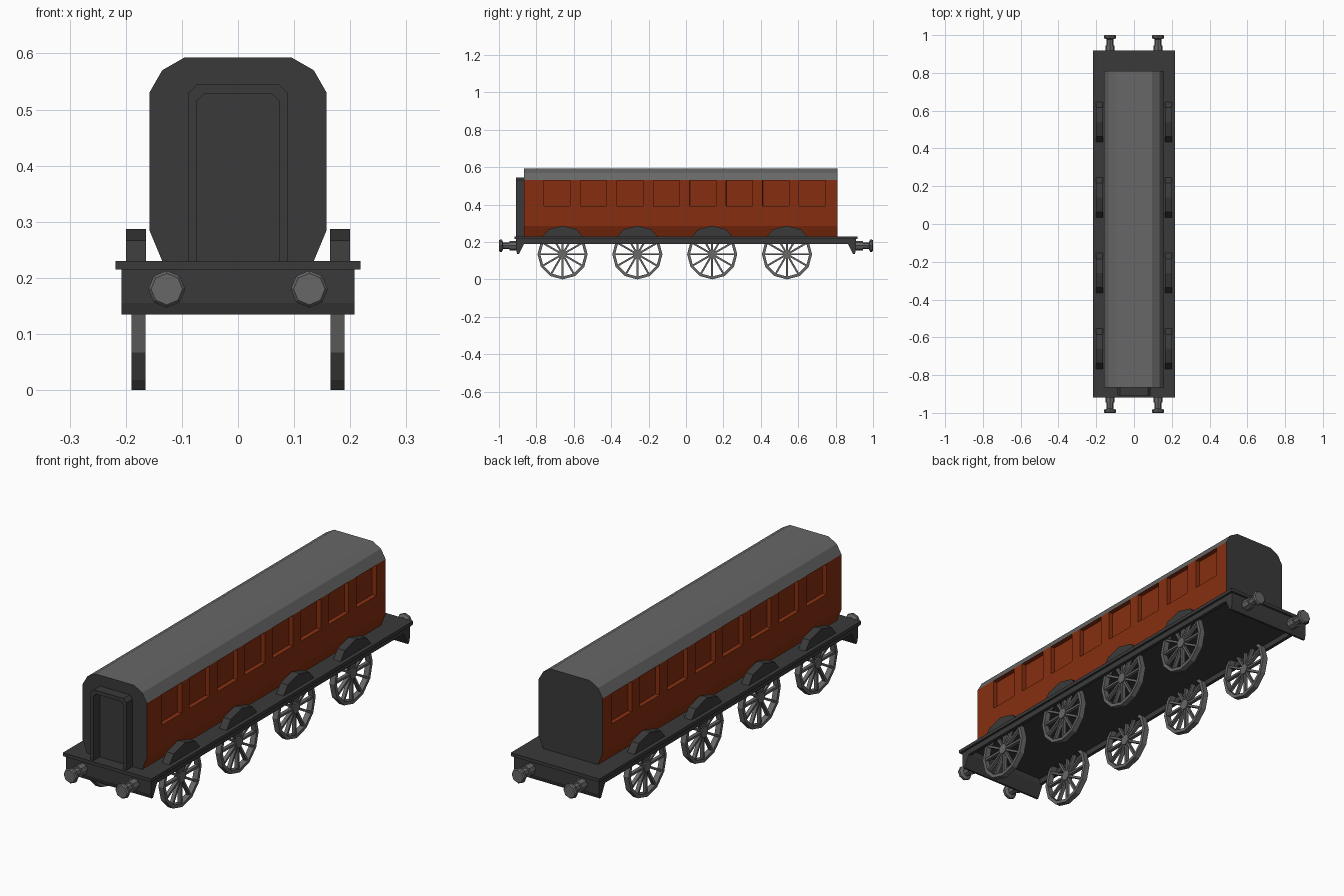
import bpy, bmesh, math

if "Cube" in bpy.data.objects:
    bpy.data.objects.remove(bpy.data.objects["Cube"])

def material(name, rgb):
    m = bpy.data.materials.new(name)
    m.diffuse_color = (*rgb, 1)
    m.use_nodes = True
    m.node_tree.nodes["Principled BSDF"].inputs["Base Color"].default_value = m.diffuse_color
    return m

DARK = material("dark grey", (0.042, 0.042, 0.042))
GREY = material("mid grey", (0.135, 0.135, 0.135))
RED = material("rust red", (0.24, 0.028, 0.005))

def finish(bm, name, *mats):
    bmesh.ops.recalc_face_normals(bm, faces=bm.faces)
    me = bpy.data.meshes.new(name)
    bm.to_mesh(me)
    bm.free()
    for m in mats:
        me.materials.append(m)
    ob = bpy.data.objects.new(name, me)
    bpy.context.collection.objects.link(ob)
    return ob

def loft(bm, pts, axis, stations):
    """Closed profile swept through stations along x (pts = y,z) or y (pts = x,z)."""
    rings = []
    for s in stations:
        rings.append([bm.verts.new((s, a, z) if axis == 'x' else (a, s, z)) for a, z in pts])
    n = len(pts)
    for r, q in zip(rings, rings[1:]):
        for i in range(n):
            bm.faces.new((r[i], r[(i + 1) % n], q[(i + 1) % n], q[i]))
    bm.faces.new(rings[0])
    bm.faces.new(rings[-1])

def prism(name, pts, axis, a, b, mat):
    bm = bmesh.new()
    loft(bm, pts, axis, (a, b))
    return finish(bm, name, mat)

def box_pts(a0, a1, z0, z1):
    return [(a0, z0), (a1, z0), (a1, z1), (a0, z1)]

# carriage body with roof and recessed windows
half = [(0.135, 0.23), (0.158, 0.285), (0.158, 0.392), (0.158, 0.528),
        (0.158, 0.53), (0.135, 0.57), (0.095, 0.593)]
profile = half + [(-x, z) for x, z in reversed(half)]
win = [-0.76 + 0.195 * i for i in range(8)]
stations = [-0.865] + [y for w in win for y in (w, w + 0.14)] + [0.81]
bm = bmesh.new()
loft(bm, profile, 'y', stations)
bmesh.ops.recalc_face_normals(bm, faces=bm.faces)
panes = []
for f in bm.faces:
    c, n = f.calc_center_median(), f.normal
    if abs(n.y) > 0.9:
        f.material_index = 1
    elif c.z > 0.53:
        f.material_index = 2
    if abs(n.x) > 0.99 and 0.42 < c.z < 0.5 and any(w < c.y < w + 0.14 for w in win):
        panes.append(f)
bmesh.ops.inset_individual(bm, faces=panes, thickness=0.0005, depth=-0.02)
finish(bm, "carriage_body", RED, DARK, GREY)

# gangway doorway frame on the front end
outer = [(0.088, 0.23), (0.088, 0.53), (0.073, 0.545)]
inner = [(0.073, 0.23), (0.073, 0.516), (0.061, 0.528)]
arch = (outer + [(-x, z) for x, z in reversed(outer)]
        + [(-x, z) for x, z in inner] + list(reversed(inner)))
prism("doorway_frame", arch, 'y', -0.908, -0.86, DARK)

# deck, side sills and tapered end beams
prism("deck", box_pts(-0.918, 0.918, 0.215, 0.23), 'x', -0.218, 0.218, DARK)
for s, side in ((-1, "left"), (1, "right")):
    prism("sill_" + side, box_pts(-0.9, 0.9, 0.19, 0.216), 'x', s * 0.193, s * 0.208, DARK)
for s, end in ((-1, "front"), (1, "rear")):
    beam = [(s * 0.908, 0.216), (s * 0.908, 0.155), (s * 0.902, 0.135),
            (s * 0.893, 0.135), (s * 0.865, 0.19), (s * 0.865, 0.216)]
    prism("beam_" + end, beam, 'x', -0.208, 0.208, DARK)

# buffers: turned octagonal profile (radius, distance from middle)
turned = [(0.025, 0.9), (0.025, 0.945), (0.018, 0.945), (0.018, 0.978),
          (0.033, 0.984), (0.033, 0.994), (0.028, 1.0)]
for sy, end in ((-1, "front"), (1, "rear")):
    for sx, side in ((-1, "left"), (1, "right")):
        bm = bmesh.new()
        rings = []
        for r, y in turned:
            rings.append([bm.verts.new((sx * 0.127 + r * math.cos(k * math.pi / 4), sy * y,
                                        0.18 + r * math.sin(k * math.pi / 4))) for k in range(8)])
        for a, b in zip(rings, rings[1:]):
            for k in range(8):
                bm.faces.new((a[k], a[(k + 1) % 8], b[(k + 1) % 8], b[k]))
        bm.faces.new(rings[0])
        bm.faces.new(rings[-1])
        finish(bm, f"buffer_{end}_{side}", GREY)

# twelve-sided spoked wheels with mudguards above the deck
R = 0.134
N = 12

def circle(r, cy, cz):
    return [(cy + r * math.sin(k * 2 * math.pi / N), cz + r * math.cos(k * 2 * math.pi / N))
            for k in range(N)]

def wheel(name, x0, x1, cy):
    bm = bmesh.new()
    # rim ring
    loops = [[bm.verts.new((x, y, z)) for y, z in circle(r, cy, R)]
             for x, r in ((x0, R), (x1, R), (x1, R - 0.015), (x0, R - 0.015))]
    for a, b in zip(loops, loops[1:] + loops[:1]):
        for k in range(N):
            bm.faces.new((a[k], a[(k + 1) % N], b[(k + 1) % N], b[k]))
    # hub
    loft(bm, circle(0.024, cy, R), 'x', (x0, x1))
    # spokes
    xm, d, w = (x0 + x1) / 2, abs(x1 - x0) * 0.32, 0.005
    for k in range(N):
        s, c = math.sin(k * 2 * math.pi / N), math.cos(k * 2 * math.pi / N)
        pts = [(cy + r * s + t * c, R + r * c - t * s)
               for r, t in ((0.018, -w), (0.122, -w), (0.122, w), (0.018, w))]
        loft(bm, pts, 'x', (xm - d, xm + d))
    finish(bm, name, GREY)

for i, cy in enumerate((-0.66, -0.26, 0.14, 0.54)):
    guard = [(cy - 0.115, 0.228), (cy - 0.076, 0.267), (cy, 0.287),
             (cy + 0.076, 0.267), (cy + 0.115, 0.228)]
    guard[0], guard[-1] = (cy - 0.108, 0.228), (cy + 0.108, 0.228)
    for s, side in ((-1, "left"), (1, "right")):
        wheel(f"wheel_{side}_{i + 1}", s * 0.165, s * 0.19, cy)
        prism(f"mudguard_{side}_{i + 1}", guard, 'x', s * 0.164, s * 0.2, DARK)
